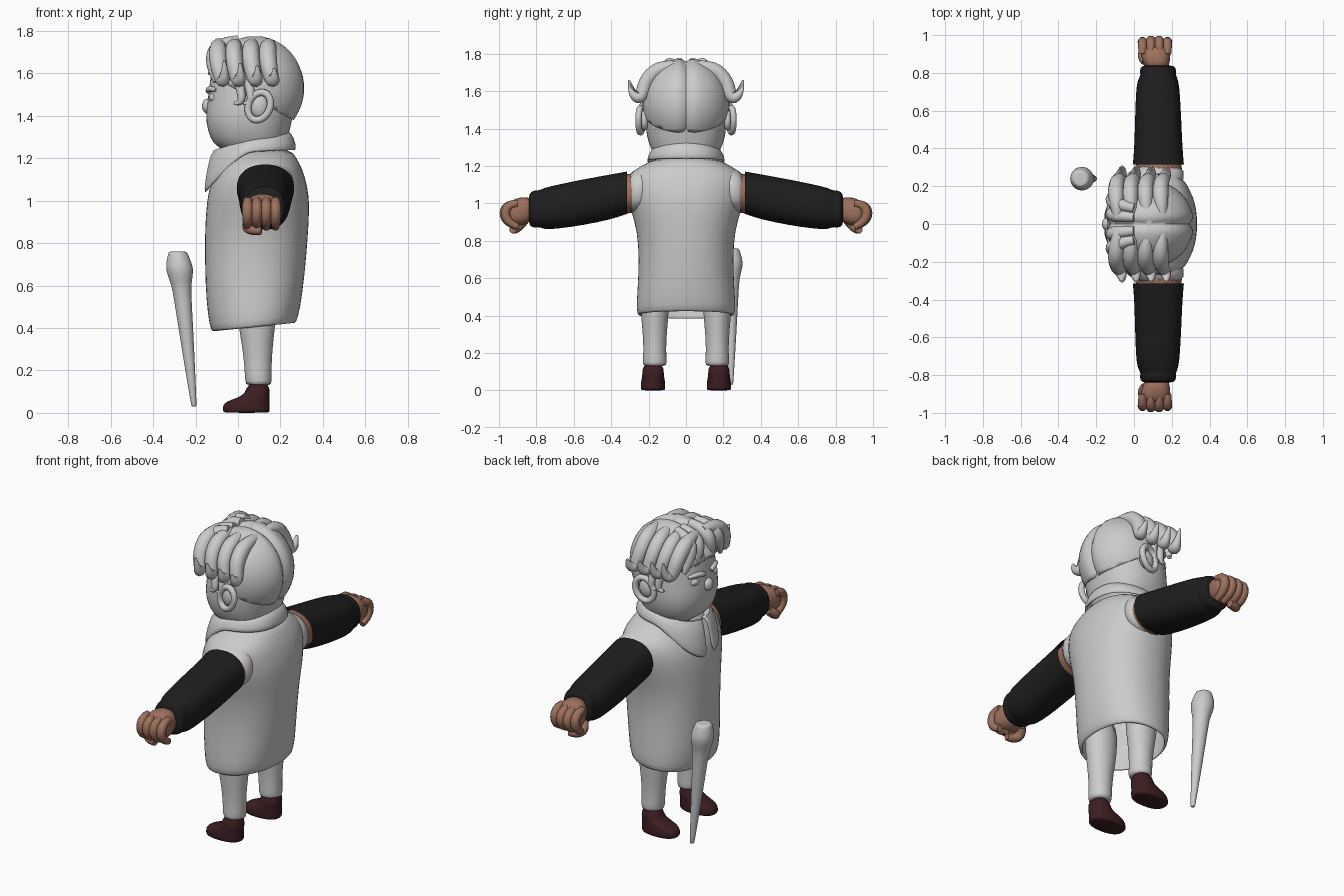
import bpy, bmesh, math
from mathutils import Matrix, Vector

cube = bpy.data.objects.get("Cube")
if cube:
    bpy.data.objects.remove(cube, do_unlink=True)


def material(name, rgb):
    m = bpy.data.materials.new(name)
    m.use_nodes = True
    m.diffuse_color = (*rgb, 1)
    m.node_tree.nodes["Principled BSDF"].inputs["Base Color"].default_value = (*rgb, 1)
    return m


PALE = material("pale_grey", (0.6, 0.6, 0.6))
BLACK = material("sleeve_black", (0.013, 0.013, 0.013))
SKIN = material("skin", (0.34, 0.165, 0.11))
BOOT = material("boot_brown", (0.045, 0.013, 0.015))


def finish(name, bm, mat, mirror=False, subdiv=1, thick=0, angle=50):
    """Turn a bmesh into a smooth object, with optional thickness and a y mirror."""
    bmesh.ops.recalc_face_normals(bm, faces=bm.faces)
    mesh = bpy.data.meshes.new(name)
    bm.to_mesh(mesh)
    bm.free()
    ob = bpy.data.objects.new(name, mesh)
    bpy.context.collection.objects.link(ob)
    mesh.materials.clear()
    mesh.materials.append(mat)
    if thick:
        s = ob.modifiers.new("thickness", "SOLIDIFY")
        s.thickness, s.offset = abs(thick), math.copysign(1, thick)
    if mirror:
        m = ob.modifiers.new("mirror", "MIRROR")
        m.use_axis = (False, True, False)
        m.use_mirror_merge = False
    if subdiv:
        s = ob.modifiers.new("smooth", "SUBSURF")
        s.levels = s.render_levels = subdiv
    bpy.ops.object.select_all(action="DESELECT")
    ob.select_set(True)
    bpy.context.view_layer.objects.active = ob
    bpy.ops.object.shade_smooth_by_angle(angle=math.radians(angle))
    return ob


def loft(name, rows, mat, axis="z", n=20, power=2.0, caps=(True, True), shape=None, **kw):
    """Skin oval sections given as (position, a_min, a_max, b_min, b_max)."""
    bm = bmesh.new()
    rings = []
    for t, a0, a1, b0, b1 in rows:
        ring = []
        for i in range(n):
            c, s = math.cos(math.tau * i / n), math.sin(math.tau * i / n)
            a = (a0 + a1) / 2 + (a1 - a0) / 2 * math.copysign(abs(c) ** (2 / power), c)
            b = (b0 + b1) / 2 + (b1 - b0) / 2 * math.copysign(abs(s) ** (2 / power), s)
            co = Vector((a, b, t) if axis == "z" else (a, t, b))
            ring.append(bm.verts.new(shape(co) if shape else co))
        rings.append(ring)
    for r, q in zip(rings, rings[1:]):
        for i in range(n):
            bm.faces.new((r[i], r[(i + 1) % n], q[(i + 1) % n], q[i]))
    for use, ring in zip(caps, (rings[0], rings[-1])):
        if use:
            bm.faces.new(ring)
    return finish(name, bm, mat, **kw)


def upright(rows, cy=0):
    """Rows of (z, x_min, x_max, half_width) around a y centre."""
    return [(z, a, b, cy - h, cy + h) for z, a, b, h in rows]


def tube(name, points, radii, mat, closed=False, mirror=True):
    """A smooth tapered tube along a path."""
    cu = bpy.data.curves.new(name + "_path", "CURVE")
    cu.dimensions, cu.bevel_depth, cu.bevel_resolution = "3D", 1.0, 3
    cu.resolution_u, cu.use_fill_caps = 5, True
    sp = cu.splines.new("NURBS")
    sp.points.add(len(points) - 1)
    for p, co, r in zip(sp.points, points, radii):
        p.co, p.radius = (*co, 1), r
    sp.order_u, sp.use_endpoint_u, sp.use_cyclic_u = 3, not closed, closed
    ob = bpy.data.objects.new(name + "_path", cu)
    bpy.context.collection.objects.link(ob)
    bpy.context.view_layer.update()
    mesh = bpy.data.meshes.new_from_object(ob.evaluated_get(bpy.context.evaluated_depsgraph_get()))
    bm = bmesh.new()
    bm.from_mesh(mesh)
    bpy.data.objects.remove(ob)
    bpy.data.meshes.remove(mesh)
    return finish(name, bm, mat, mirror=mirror, subdiv=0)


def ball(name, centre, size, mat, mirror=False):
    bm = bmesh.new()
    bmesh.ops.create_uvsphere(bm, u_segments=20, v_segments=12, radius=1,
                              matrix=Matrix.Translation(centre) @ Matrix.Diagonal((*size, 1)))
    return finish(name, bm, mat, mirror=mirror, subdiv=0)


# Coat, open at the hem, which rises toward the back
def tilt_hem(co):
    co.z += 0.1 * (co.x - 0.08) * min(1, max(0, (0.7 - co.z) / 0.25))
    return co


loft("coat", upright([
    (0.40, -0.12, 0.268, 0.256), (0.425, -0.135, 0.285, 0.268), (0.55, -0.152, 0.305, 0.26),
    (0.70, -0.157, 0.32, 0.252), (0.85, -0.157, 0.332, 0.262), (0.95, -0.152, 0.337, 0.292),
    (1.03, -0.143, 0.335, 0.312), (1.10, -0.125, 0.32, 0.32), (1.16, -0.085, 0.30, 0.312),
    (1.20, -0.05, 0.275, 0.235), (1.25, -0.03, 0.25, 0.16)]), PALE, n=28, power=2.2,
    caps=(False, True), shape=tilt_hem, thick=-0.015)

# Shoulders, sleeves and the bare arm just inside each sleeve
loft("shoulders", [(0.15, 0.03, 0.24, 0.98, 1.19), (0.25, 0.0, 0.27, 0.95, 1.185),
                   (0.316, 0.0, 0.265, 0.945, 1.172)], PALE, "y", power=2.3, mirror=True)
loft("upper_arms", [(0.29, 0.008, 0.254, 0.95, 1.16), (0.36, 0.015, 0.245, 0.94, 1.15)],
     SKIN, "y", mirror=True, subdiv=0)
loft("sleeves", [
    (0.316, -0.008, 0.266, 0.942, 1.172), (0.40, 0.0, 0.258, 0.913, 1.157),
    (0.55, 0.004, 0.252, 0.882, 1.13), (0.68, 0.008, 0.245, 0.864, 1.103),
    (0.76, 0.015, 0.238, 0.858, 1.085), (0.785, 0.035, 0.222, 0.875, 1.07),
    (0.80, 0.03, 0.226, 0.868, 1.072), (0.83, 0.032, 0.222, 0.872, 1.065),
    (0.842, 0.05, 0.20, 0.895, 1.04)], BLACK, "y", caps=(False, True), power=2.3, mirror=True)

# Clenched hands
loft("palms", [(0.82, 0.06, 0.185, 0.91, 1.03), (0.86, 0.045, 0.19, 0.885, 1.035),
               (0.91, 0.03, 0.195, 0.875, 1.03), (0.955, 0.03, 0.195, 0.89, 1.0)],
     SKIN, "y", power=2.6, mirror=True)
for i in range(4):
    x = 0.045 + 0.044 * i
    reach = 0.965 + 0.008 * math.sin(math.pi * i / 3)
    tube(f"fingers_{i + 1}", [(x, 0.90, 1.0), (x, reach, 0.995), (x, reach, 0.90), (x, 0.90, 0.875)],
         (0.02, 0.026, 0.025, 0.018), SKIN)
tube("thumbs", [(0.06, 0.86, 0.91), (0.035, 0.89, 0.88), (0.07, 0.92, 0.86), (0.11, 0.925, 0.86)],
     (0.022, 0.027, 0.026, 0.02), SKIN)

# Trousers and boots
loft("trouser_legs", upright([
    (0.13, 0.04, 0.155, 0.06), (0.14, 0.033, 0.16, 0.066), (0.22, 0.03, 0.158, 0.06),
    (0.32, 0.018, 0.165, 0.066), (0.40, 0.002, 0.175, 0.075), (0.65, -0.02, 0.2, 0.085)], 0.167),
    PALE, mirror=True)
loft("boots", upright([
    (0.0, -0.068, 0.148, 0.062), (0.006, -0.072, 0.151, 0.066), (0.035, -0.074, 0.151, 0.066),
    (0.055, -0.055, 0.15, 0.063), (0.07, -0.005, 0.15, 0.06), (0.09, 0.035, 0.15, 0.058),
    (0.145, 0.045, 0.148, 0.056)], 0.176), BOOT, power=2.4, mirror=True)

# Fold-down collar, dropping to two points at the front opening
bm = bmesh.new()
strip = []
steps = 32
for i in range(steps + 1):
    a = -math.pi + 0.06 + (math.tau - 0.12) * i / steps
    c, s = math.cos(a), math.sin(a)
    low = 1.225 + 0.01 * c if c > 0 else 1.225 - 0.2 * (-c) ** 1.3
    side = math.copysign(abs(s) ** 0.8, s)
    top = 1.285 + 0.04 * c
    strip.append([bm.verts.new(p) for p in (
        (0.065 + 0.155 * c, 0.155 * s, top - 0.04), (0.06 + 0.175 * c, 0.17 * s, top),
        (0.06 + 0.19 * c, 0.182 * side, top * 0.6 + low * 0.4),
        (0.055 + 0.205 * c, 0.195 * side, low))])
for p, q in zip(strip, strip[1:]):
    for j in range(3):
        bm.faces.new((p[j], q[j], q[j + 1], p[j + 1]))
finish("collar", bm, PALE, thick=0.018)

# Head and face
loft("head", upright([
    (1.20, -0.03, 0.2, 0.14), (1.25, -0.085, 0.215, 0.155), (1.27, -0.12, 0.23, 0.178),
    (1.33, -0.145, 0.245, 0.205), (1.40, -0.155, 0.26, 0.218), (1.48, -0.143, 0.28, 0.216),
    (1.56, -0.135, 0.285, 0.212), (1.65, -0.12, 0.27, 0.19), (1.71, -0.05, 0.22, 0.13)]),
    PALE, n=24, power=2.3)
ball("nose", (-0.142, 0, 1.445), (0.028, 0.035, 0.036), PALE)
ball("eyes", (-0.108, 0.085, 1.485), (0.03, 0.036, 0.024), PALE, mirror=True)
tube("eyebrows", [(-0.14, 0.03, 1.515), (-0.138, 0.08, 1.535), (-0.105, 0.13, 1.52)],
     (0.012, 0.018, 0.008), PALE)
ball("ear_cups", (0.10, 0.222, 1.445), (0.045, 0.025, 0.055), PALE, mirror=True)
tube("ear_rims", [(0.10 + 0.056 * math.cos(k * math.tau / 8) + 0.012 * math.sin(k * math.tau / 8),
                   0.243 + 0.012 * math.cos(k * math.tau / 8),
                   1.445 + 0.07 * math.sin(k * math.tau / 8)) for k in range(8)],
     [0.017] * 8, PALE, closed=True)

# Hair cap with a centre parting, cut along a slanted hairline
bm = bmesh.new()
bmesh.ops.create_uvsphere(bm, u_segments=48, v_segments=28, radius=1)
for v in bm.verts:
    v.co = Vector((0.08 + 0.237 * v.co.x, 0.232 * v.co.y, 1.53 + 0.25 * v.co.z))
    dip = 0.022 * math.exp(-(v.co.y / 0.022) ** 2)
    v.co -= (v.co - Vector((0.08, 0, 1.53))).normalized() * dip
bmesh.ops.bisect_plane(bm, geom=bm.verts[:] + bm.edges[:] + bm.faces[:],
                       plane_co=(0.3, 0, 1.36), plane_no=(0.24, 0, 0.45), clear_inner=True)
finish("hair_cap", bm, PALE, subdiv=0, thick=-0.015)

# Locks sweeping out from the parting and flicking up above the ears
for i, x in enumerate((-0.095, -0.02, 0.06, 0.14)):
    tip = 1.66 - 0.012 * i
    tube(f"side_locks_{i + 1}", [
        (x + 0.01, 0.03, 1.735), (x, 0.13, 1.735), (x, 0.215, 1.66), (x + 0.02, 0.24, 1.56),
        (x + 0.035, 0.285, 1.575), (x + 0.03, 0.305, tip)],
        (0.025, 0.042, 0.042, 0.035, 0.024, 0.006), PALE)
for i, y in enumerate((0.045, 0.105)):
    tube(f"forelocks_{i + 1}", [
        (0.0, y * 0.8, 1.755), (-0.10, y, 1.735), (-0.125, y * 1.3, 1.64), (-0.105, y * 1.6, 1.56)],
        (0.025, 0.038, 0.034, 0.012), PALE)
for i, x in enumerate((0.0, 0.045)):
    tube(f"sideburn_curls_{i + 1}", [
        (x, 0.215, 1.57), (x + 0.02, 0.235, 1.50), (x + 0.01, 0.235, 1.455), (x - 0.02, 0.235, 1.46)],
        (0.022, 0.022, 0.014, 0.006), PALE)

# Leaning walking stick with a rounded knob
stick = []
for z, r in ((0.03, 0.012), (0.036, 0.013), (0.3, 0.03), (0.55, 0.043), (0.60, 0.047),
             (0.645, 0.06), (0.68, 0.066), (0.715, 0.059), (0.75, 0.047), (0.762, 0.043)):
    x = -0.204 - 0.105 * z
    stick.append((z, x - r, x + r, 0.24 - r, 0.24 + r))
loft("walking_stick", stick, PALE, n=16)
